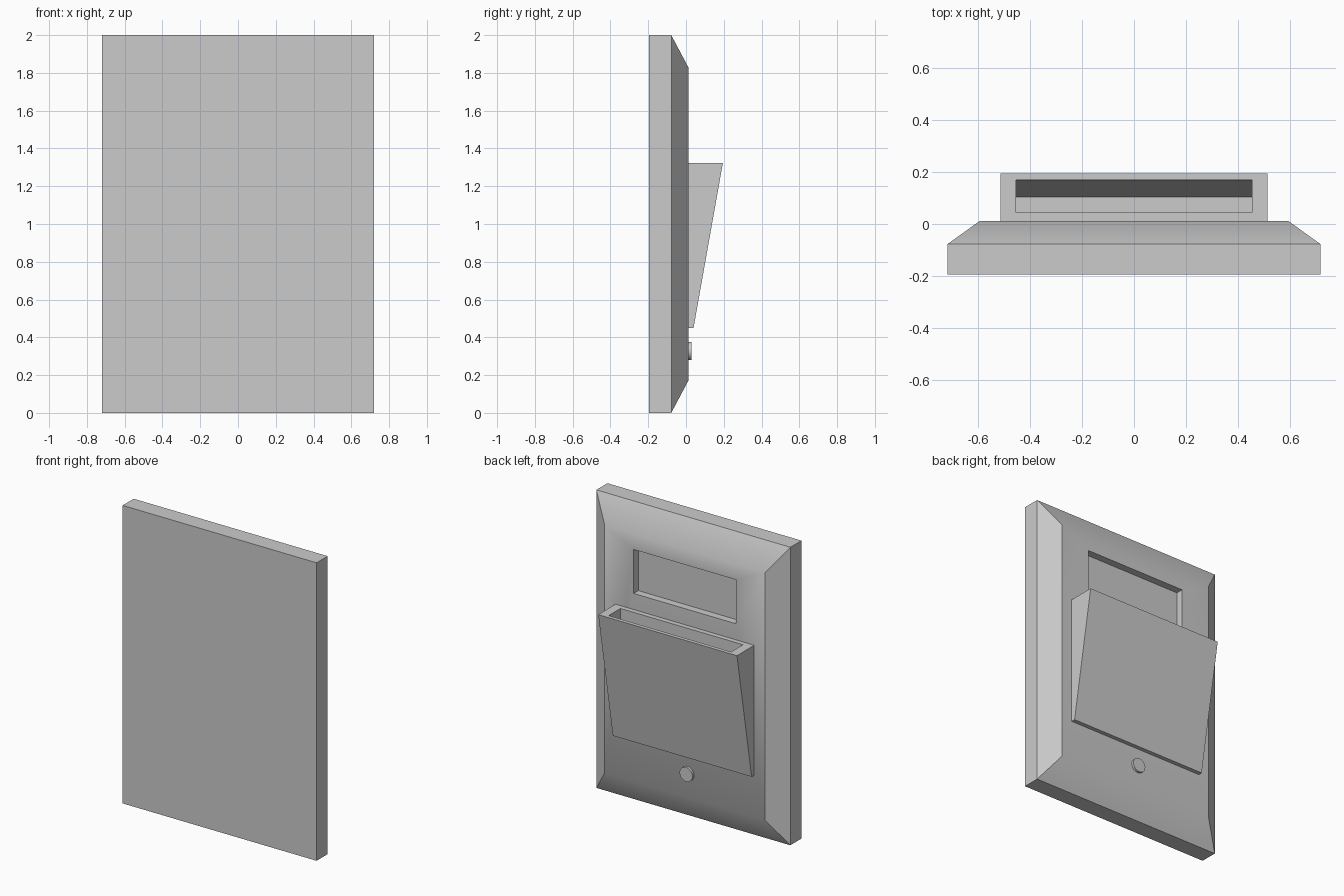
import bpy, bmesh

if "Cube" in bpy.data.objects:
    bpy.data.objects.remove(bpy.data.objects["Cube"])

FACE_Y = 0.012  # plane of the raised panel face


def stacked_rings(name, rings):
    """Skin a sequence of four-cornered rings and cap both ends."""
    bm = bmesh.new()
    loops = [[bm.verts.new(p) for p in ring] for ring in rings]
    for a, b in zip(loops, loops[1:]):
        for i in range(4):
            j = (i + 1) % 4
            bm.faces.new((a[i], a[j], b[j], b[i]))
    bm.faces.new(loops[0])
    bm.faces.new(loops[-1])
    bmesh.ops.recalc_face_normals(bm, faces=bm.faces)
    mesh = bpy.data.meshes.new(name)
    bm.to_mesh(mesh)
    bm.free()
    obj = bpy.data.objects.new(name, mesh)
    bpy.context.collection.objects.link(obj)
    return obj


def upright(half_w, y, z0, z1):
    return [(-half_w, y, z0), (half_w, y, z0), (half_w, y, z1), (-half_w, y, z1)]


def level(half_w, z, y0, y1):
    return [(-half_w, y0, z), (half_w, y0, z), (half_w, y1, z), (-half_w, y1, z)]


# Wall panel: plain back, bevelled border and recessed window
panel = stacked_rings("wall_panel", [
    upright(0.72, -0.195, 0, 2),
    upright(0.72, -0.078, 0, 2),
    upright(0.595, FACE_Y, 0.17, 1.83),
    upright(0.38, FACE_Y, 1.43, 1.725),
    upright(0.38, FACE_Y - 0.05, 1.43, 1.725),
])

# Sloping pocket with a slot in its top
pocket = stacked_rings("pocket", [
    level(0.515, 0.45, FACE_Y, 0.04),
    level(0.515, 1.322, FACE_Y, 0.195),
    level(0.455, 1.322, 0.045, 0.17),
    level(0.455, 0.955, 0.045, 0.105),
])

# Round button below the pocket
bpy.ops.mesh.primitive_cylinder_add(
    vertices=32, radius=0.048, depth=0.026,
    location=(-0.02, 0.015, 0.328), rotation=(1.570796, 0, 0))
button = bpy.context.object
button.name = "button"

# Smooth the shallow bevels, keep all other edges sharp
bpy.ops.object.select_all(action='DESELECT')
for obj in (panel, pocket, button):
    obj.select_set(True)
bpy.context.view_layer.objects.active = panel
bpy.ops.object.shade_smooth_by_angle()
